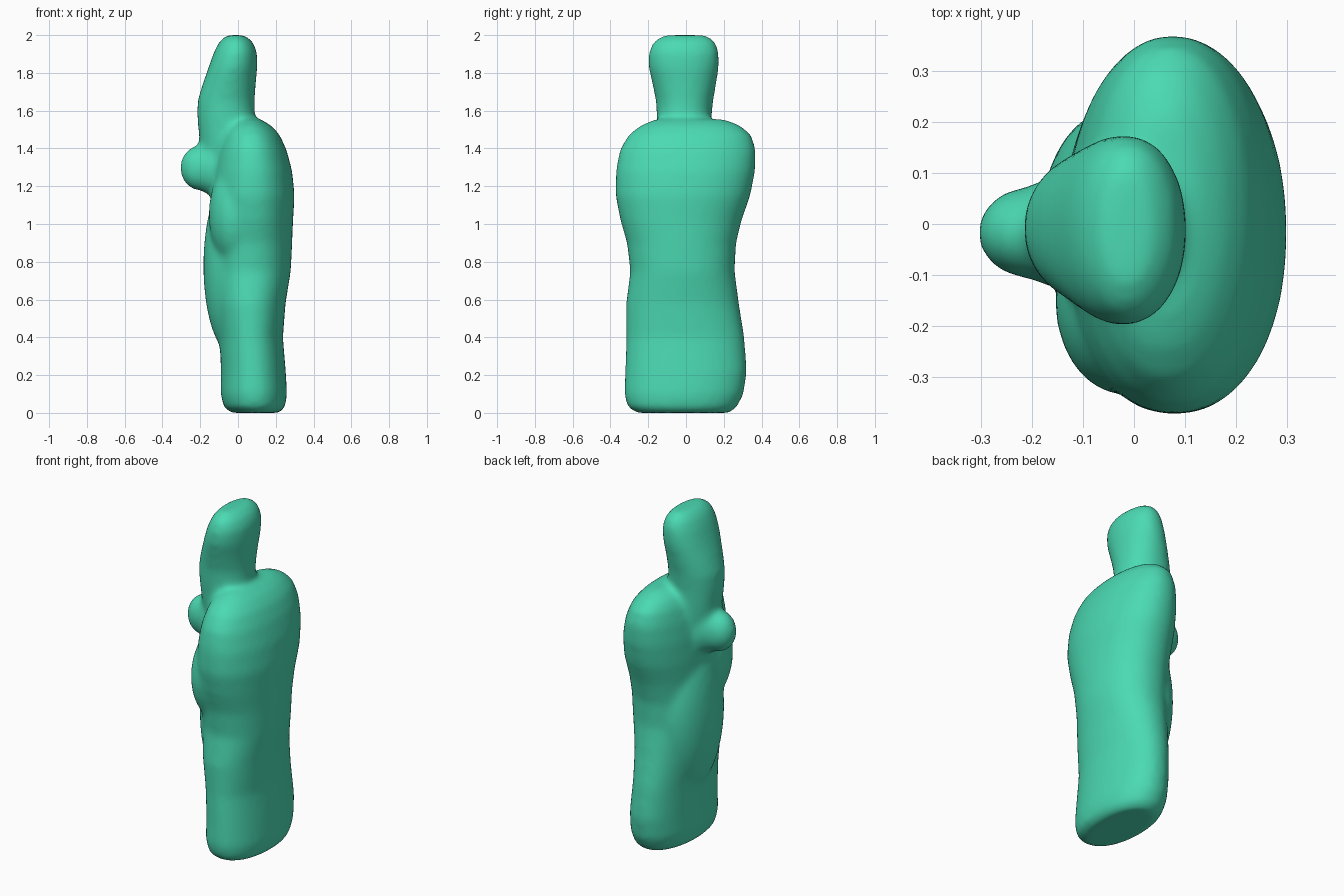
import bpy, bmesh, math
from mathutils import Matrix

SEGMENTS = 40


def loft(bm, rings, power):
    """Skin rounded cross-sections given as (z, xmin, xmax, ymin, ymax)."""
    loops = []
    for z, x0, x1, y0, y1 in rings:
        loop = []
        for i in range(SEGMENTS):
            a = 2 * math.pi * i / SEGMENTS
            c, s = math.cos(a), math.sin(a)
            x = math.copysign(abs(c) ** (2 / power), c)
            y = math.copysign(abs(s) ** (2 / power), s)
            loop.append(bm.verts.new(((x0 + x1) / 2 + x * (x1 - x0) / 2,
                                      (y0 + y1) / 2 + y * (y1 - y0) / 2, z)))
        loops.append(loop)
    for low, high in zip(loops, loops[1:]):
        for i in range(SEGMENTS):
            j = (i + 1) % SEGMENTS
            bm.faces.new((low[i], low[j], high[j], high[i]))
    bm.faces.new(loops[0][::-1])
    bm.faces.new(loops[-1])


def ellipsoid(bm, center, radii):
    bmesh.ops.create_uvsphere(
        bm, u_segments=32, v_segments=20, radius=1,
        matrix=Matrix.Translation(center) @ Matrix.Diagonal((*radii, 1)))


bm = bmesh.new()

# Robed body, from the flat foot up to the shoulders
loft(bm, [
    (0.00, -0.035, 0.22, -0.26, 0.23),
    (0.03, -0.075, 0.25, -0.31, 0.27),
    (0.10, -0.092, 0.26, -0.328, 0.306),
    (0.22, -0.09, 0.253, -0.323, 0.323),
    (0.40, -0.098, 0.238, -0.316, 0.31),
    (0.58, -0.12, 0.252, -0.318, 0.281),
    (0.75, -0.135, 0.28, -0.295, 0.258),
    (0.90, -0.14, 0.287, -0.313, 0.266),
    (1.02, -0.14, 0.292, -0.348, 0.295),
    (1.15, -0.14, 0.30, -0.374, 0.341),
    (1.28, -0.13, 0.287, -0.372, 0.367),
    (1.39, -0.11, 0.258, -0.352, 0.371),
    (1.47, -0.085, 0.222, -0.307, 0.347),
    (1.52, -0.055, 0.178, -0.245, 0.292),
    (1.555, 0.00, 0.12, -0.165, 0.205),
], 2.15)

# Neck and head, leaning forward at the chest
loft(bm, [
    (1.08, -0.12, 0.08, -0.10, 0.09),
    (1.25, -0.165, 0.08, -0.13, 0.12),
    (1.42, -0.202, 0.09, -0.145, 0.13),
    (1.56, -0.216, 0.09, -0.155, 0.135),
    (1.65, -0.215, 0.088, -0.159, 0.144),
    (1.74, -0.188, 0.094, -0.178, 0.16),
    (1.83, -0.156, 0.103, -0.199, 0.175),
    (1.91, -0.128, 0.102, -0.198, 0.175),
    (1.965, -0.10, 0.078, -0.174, 0.156),
    (2.00, -0.06, 0.035, -0.12, 0.11),
], 2.1)

# Clasped hands and their forearm root
ellipsoid(bm, (-0.205, -0.017, 1.297), (0.102, 0.09, 0.12))
ellipsoid(bm, (-0.13, -0.015, 1.30), (0.11, 0.115, 0.15))

# Belly, and the arm wrapped around the side above it
ellipsoid(bm, (-0.03, 0.0, 0.78), (0.154, 0.23, 0.47))
ellipsoid(bm, (-0.02, -0.15, 1.05), (0.135, 0.185, 0.27))

mesh = bpy.data.meshes.new("robed_figure")
bm.to_mesh(mesh)
bm.free()
figure = bpy.data.objects.new("robed_figure", mesh)
bpy.context.collection.objects.link(figure)

# Fuse the parts into one soft skin
remesh = figure.modifiers.new("fuse", 'REMESH')
remesh.mode = 'VOXEL'
remesh.voxel_size = 0.015
remesh.use_smooth_shade = True
smooth = figure.modifiers.new("soften", 'SMOOTH')
smooth.factor = 0.5
smooth.iterations = 20

# Green glaze
mat = bpy.data.materials.new("green")
mat.diffuse_color = (0.07, 0.70, 0.45, 1)
mesh.materials.append(mat)
